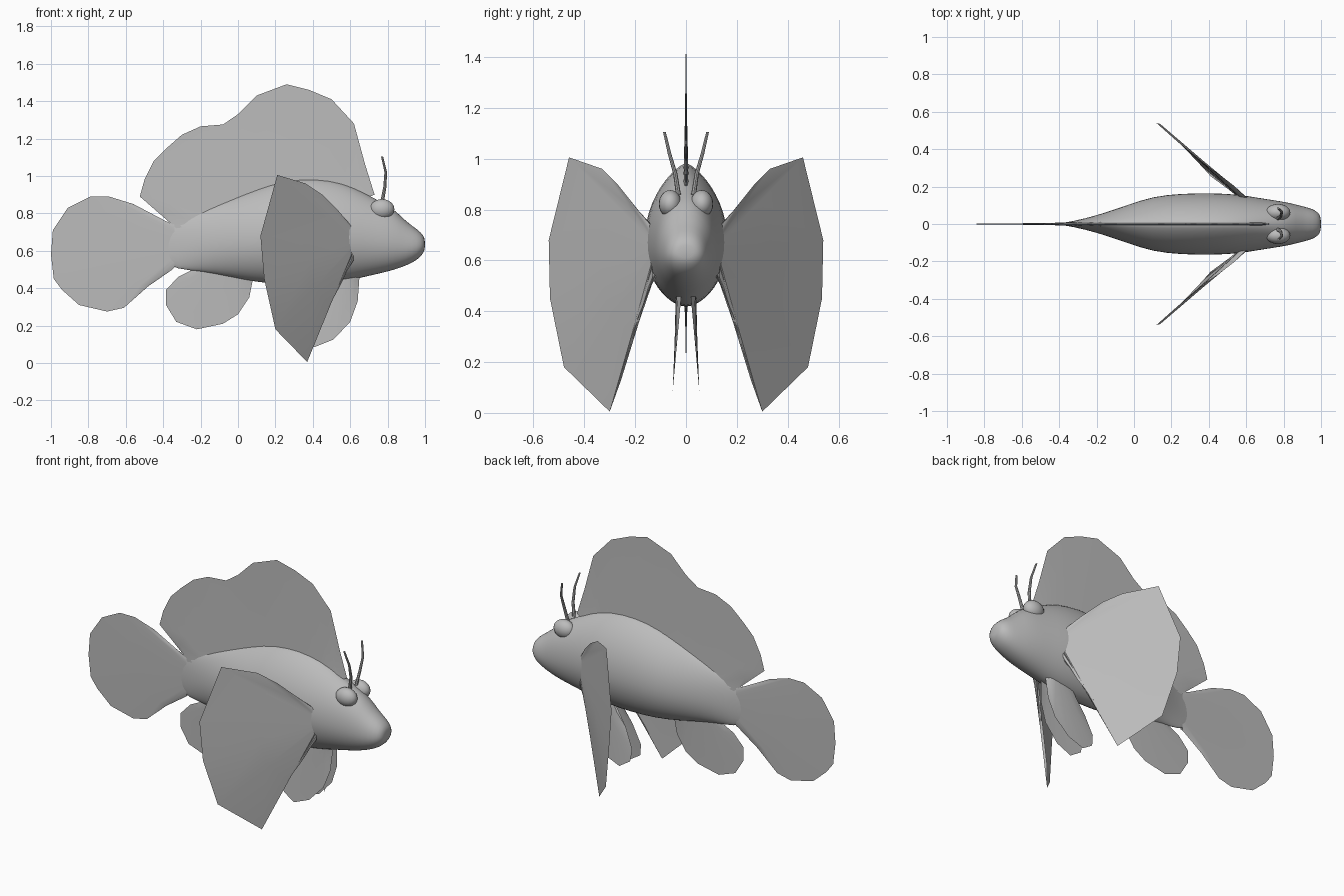
import bpy, bmesh, math
from mathutils import Vector

cube = bpy.data.objects.get("Cube")
if cube:
    bpy.data.objects.remove(cube, do_unlink=True)

GREY = (0.5, 0.5, 0.5, 1)
grey = bpy.data.materials.new("plain grey")
grey.use_nodes = True
grey.diffuse_color = GREY
grey.node_tree.nodes["Principled BSDF"].inputs["Base Color"].default_value = GREY


def finish(bm, name, smooth_angle=40):
    bmesh.ops.recalc_face_normals(bm, faces=bm.faces)
    mesh = bpy.data.meshes.new(name)
    bm.to_mesh(mesh)
    bm.free()
    ob = bpy.data.objects.new(name, mesh)
    bpy.context.collection.objects.link(ob)
    mesh.materials.append(grey)
    bpy.ops.object.select_all(action="DESELECT")
    ob.select_set(True)
    bpy.context.view_layer.objects.active = ob
    bpy.ops.object.shade_smooth_by_angle(angle=math.radians(smooth_angle))
    return ob


def loft(name, rings):
    bm = bmesh.new()
    rows = [[bm.verts.new(p) for p in ring] for ring in rings]
    n = len(rows[0])
    for a, b in zip(rows, rows[1:]):
        for i in range(n):
            j = (i + 1) % n
            bm.faces.new((a[i], a[j], b[j], b[i]))
    bm.faces.new(rows[0])
    bm.faces.new(rows[-1])
    return finish(bm, name)


def fin(name, outline, base, thick, side=(0, 1, 0)):
    """Blade that tapers from a thick base line to a sharp outer edge."""
    bm = bmesh.new()
    n = len(outline)
    start, end = Vector(base[0]), Vector(base[1])
    edge = [bm.verts.new(p) for p in outline]
    for s in (1, -1):
        foot, middle = [], []
        for i, p in enumerate(outline):
            b = start.lerp(end, i / (n - 1))
            shift = Vector(side) * thick * s
            foot.append(bm.verts.new(b + shift))
            middle.append(bm.verts.new(b.lerp(Vector(p), 0.5) + shift * 0.35))
        for i in range(n - 1):
            bm.faces.new((foot[i], foot[i + 1], middle[i + 1], middle[i]))
            bm.faces.new((middle[i], middle[i + 1], edge[i + 1], edge[i]))
    bmesh.ops.remove_doubles(bm, verts=bm.verts, dist=0.0005)
    return finish(bm, name, 30)


def flat(points, y=0):
    return [(x, y, z) for x, z in points]


# Body: x, top, bottom, half width
sections = [
    (-0.40, 0.70, 0.54, 0.004), (-0.33, 0.75, 0.50, 0.014),
    (-0.20, 0.81, 0.49, 0.045), (-0.05, 0.87, 0.46, 0.098),
    (0.10, 0.93, 0.43, 0.150), (0.25, 0.98, 0.415, 0.165),
    (0.42, 0.99, 0.415, 0.168), (0.56, 0.965, 0.43, 0.160),
    (0.66, 0.92, 0.455, 0.142), (0.75, 0.87, 0.475, 0.128),
    (0.83, 0.83, 0.495, 0.115), (0.90, 0.755, 0.52, 0.096),
    (0.96, 0.715, 0.55, 0.080), (0.99, 0.685, 0.585, 0.058),
    (1.0, 0.66, 0.61, 0.030),
]
rings = []
for x, top, bottom, w in sections:
    blend = min(1, max(0, (0.85 - x) / 0.3))
    mid = bottom + (top - bottom) * 0.45
    ring = []
    for k in range(24):
        a = math.tau * k / 24
        c, s = math.cos(a), math.sin(a)
        power = 0.9 + blend * (0.6 if s > 0 else 0.25)
        y = math.copysign(w * abs(c) ** power, c)
        ring.append((x, y, mid + s * (top - mid if s > 0 else mid - bottom)))
    rings.append(ring)
body = loft("body", rings)
sub = body.modifiers.new("smooth", "SUBSURF")
sub.levels = sub.render_levels = 1

# Unpaired fins
fin("dorsal_fin", flat([
    (0.73, 0.90), (0.68, 1.06), (0.62, 1.28), (0.50, 1.41), (0.38, 1.46),
    (0.26, 1.49), (0.10, 1.43), (0.0, 1.33), (-0.08, 1.275), (-0.20, 1.265),
    (-0.30, 1.22), (-0.38, 1.15), (-0.45, 1.08), (-0.50, 0.98),
    (-0.525, 0.89), (-0.37, 0.755)]),
    ((0.68, 0, 0.88), (-0.33, 0, 0.72)), 0.012)
fin("tail_fin", flat([
    (-0.37, 0.75), (-0.56, 0.85), (-0.69, 0.89), (-0.79, 0.89), (-0.91, 0.83),
    (-0.99, 0.71), (-1, 0.58), (-0.985, 0.45), (-0.94, 0.39), (-0.85, 0.31),
    (-0.70, 0.275), (-0.61, 0.295), (-0.48, 0.41), (-0.35, 0.50)]),
    ((-0.34, 0, 0.74), (-0.34, 0, 0.51)), 0.008)
fin("anal_fin", flat([
    (0.08, 0.45), (0.06, 0.35), (0.0, 0.26), (-0.08, 0.21), (-0.22, 0.18),
    (-0.33, 0.22), (-0.385, 0.31), (-0.385, 0.39), (-0.32, 0.46),
    (-0.24, 0.50)]),
    ((0.07, 0, 0.47), (-0.2, 0, 0.52)), 0.008)

pectoral = [
    (0.60, 0.14, 0.74), (0.54, 0.20, 0.81), (0.45, 0.27, 0.90),
    (0.36, 0.33, 0.96), (0.21, 0.46, 1.005), (0.12, 0.54, 0.68),
    (0.14, 0.535, 0.45), (0.20, 0.48, 0.18), (0.37, 0.30, 0.005),
    (0.41, 0.255, 0.13), (0.48, 0.225, 0.29), (0.55, 0.17, 0.42),
    (0.60, 0.13, 0.53)]
pelvic = [
    (0.65, 0.47), (0.64, 0.33), (0.60, 0.22), (0.51, 0.125), (0.41, 0.085),
    (0.34, 0.13), (0.33, 0.20), (0.38, 0.32), (0.46, 0.44)]
feeler = [(0.77, 0.03, 0.86), (0.785, 0.042, 0.94), (0.79, 0.065, 1.02),
          (0.77, 0.085, 1.105)]

# Paired parts
for name, s in (("left", 1), ("right", -1)):
    fin(name + "_pectoral_fin", [(x, s * y, z) for x, y, z in pectoral],
        ((0.61, s * 0.12, 0.72), (0.61, s * 0.12, 0.55)), 0.014,
        (0.6, s * 0.8, 0))
    fin(name + "_pelvic_fin",
        [(x, s * (0.06 - 0.09 * z), z) for x, z in pelvic],
        ((0.63, s * 0.03, 0.49), (0.48, s * 0.03, 0.47)), 0.010)

    # Bulging eye
    bm = bmesh.new()
    bmesh.ops.create_uvsphere(bm, u_segments=20, v_segments=12, radius=0.06)
    bmesh.ops.scale(bm, vec=(1.1, 0.75, 0.9), verts=bm.verts)
    bmesh.ops.translate(bm, vec=(0.77, s * 0.062, 0.822), verts=bm.verts)
    finish(bm, name + "_eye")

    # Thin feeler above the eye
    tubes = []
    for i, (x, y, z) in enumerate(feeler):
        r = 0.010 - 0.0015 * i
        tubes.append([(x + r * math.cos(math.tau * k / 8),
                       s * y + r * math.sin(math.tau * k / 8), z)
                      for k in range(8)])
    loft(name + "_feeler", tubes)
